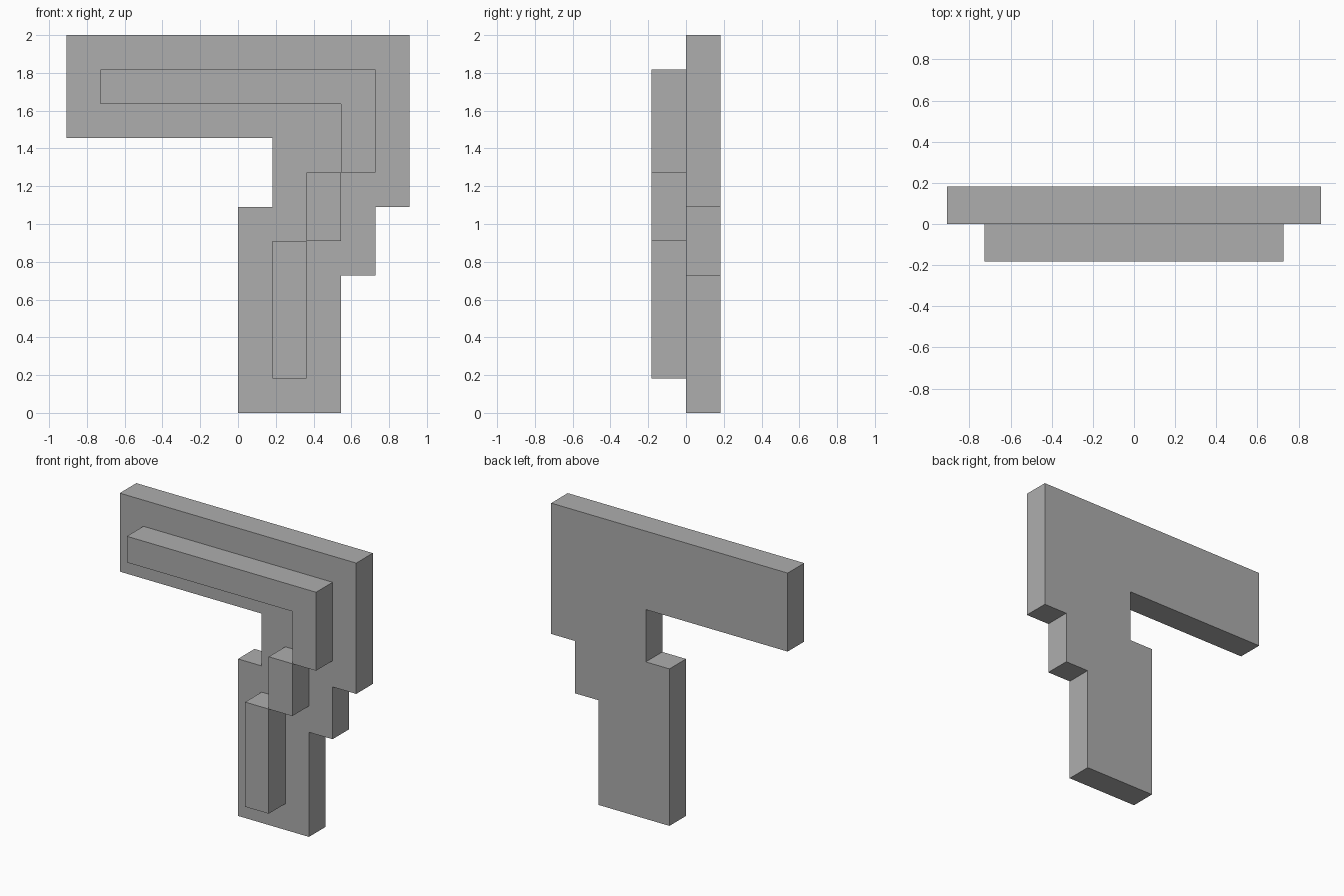
import bpy
import bmesh

cube = bpy.data.objects.get("Cube")
if cube:
    bpy.data.objects.remove(cube, do_unlink=True)

U = 2 / 11  # one grid cell of the blocky design

grey = bpy.data.materials.new("plain grey")
grey.use_nodes = True
colour = (0.42, 0.42, 0.42, 1)
grey.diffuse_color = colour
grey.node_tree.nodes["Principled BSDF"].inputs["Base Color"].default_value = colour


def slab(name, outline, y_front):
    """Extrude an (x, z) outline, given in cells, one cell backwards."""
    bm = bmesh.new()
    face = bm.faces.new([bm.verts.new((x * U, y_front * U, z * U)) for x, z in outline])
    result = bmesh.ops.extrude_face_region(bm, geom=[face])
    verts = [g for g in result["geom"] if isinstance(g, bmesh.types.BMVert)]
    bmesh.ops.translate(bm, verts=verts, vec=(0, U, 0))
    bmesh.ops.recalc_face_normals(bm, faces=bm.faces)
    mesh = bpy.data.meshes.new(name)
    bm.to_mesh(mesh)
    bm.free()
    mesh.materials.append(grey)
    obj = bpy.data.objects.new(name, mesh)
    bpy.context.collection.objects.link(obj)


def box(x0, x1, z0, z1):
    return [(x0, z0), (x1, z0), (x1, z1), (x0, z1)]


# Wide stepped plate at the back
slab("back_plate", [(0, 0), (3, 0), (3, 4), (4, 4), (4, 6), (5, 6),
                    (5, 11), (-5, 11), (-5, 8), (1, 8), (1, 6), (0, 6)], 0)

# Narrow raised stroke on the front: hooked bar and two stepped blocks
slab("front_hook", [(3, 7), (4, 7), (4, 10), (-4, 10), (-4, 9), (3, 9)], -1)
slab("front_middle_block", box(2, 3, 5, 7), -1)
slab("front_lower_block", box(1, 2, 1, 5), -1)
